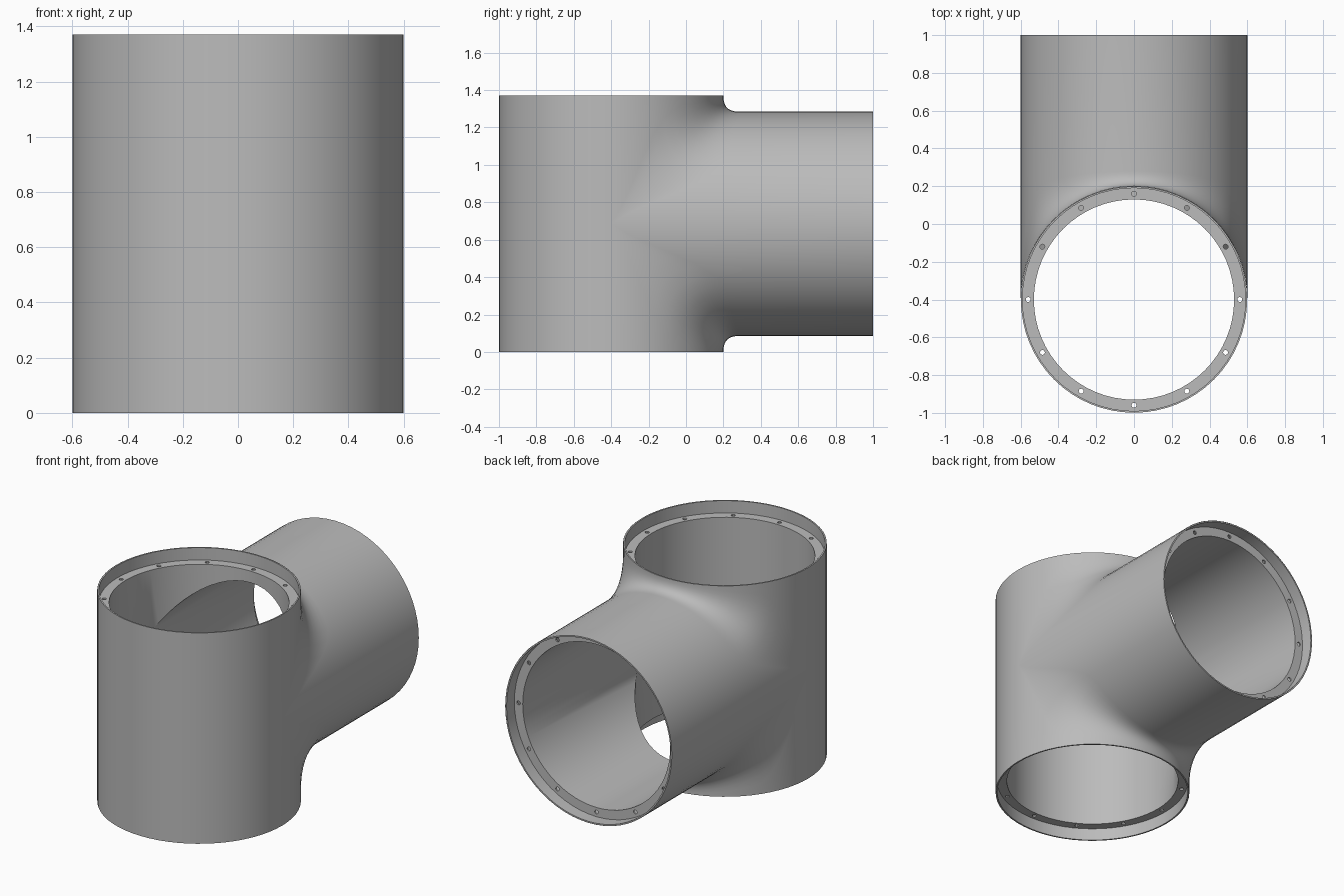
import bpy, bmesh
from math import sin, cos, pi, radians
from mathutils import Matrix, Vector

if "Cube" in bpy.data.objects:
    bpy.data.objects.remove(bpy.data.objects["Cube"], do_unlink=True)

SEG = 64            # sides of every round part
R, BORE = 0.6, 0.53  # outer and inner pipe radius
HEIGHT, MID = 1.37, 0.685
AXIS_Y, END_Y = -0.4, 1.0
RECESS, PLATE = 0.08, 0.01

grey = bpy.data.materials.new("pipe grey")
grey.use_nodes = True
grey.diffuse_color = (0.5, 0.5, 0.5, 1)
grey.node_tree.nodes["Principled BSDF"].inputs["Base Color"].default_value = (0.5, 0.5, 0.5, 1)


def finish(bm, name):
    mesh = bpy.data.meshes.new(name)
    bm.to_mesh(mesh)
    bm.free()
    mesh.materials.append(grey)
    obj = bpy.data.objects.new(name, mesh)
    bpy.context.collection.objects.link(obj)
    return obj


def smooth(obj):
    bpy.ops.object.select_all(action='DESELECT')
    obj.select_set(True)
    bpy.context.view_layer.objects.active = obj
    bpy.ops.object.shade_smooth_by_angle(angle=radians(30))


def skin(bm, rows, closed=False):
    """Join neighbouring rows of points with quads."""
    grid = [[bm.verts.new(p) for p in row] for row in rows]
    pairs = list(zip(grid, grid[1:])) + ([(grid[-1], grid[0])] if closed else [])
    for a, b in pairs:
        for i in range(len(a) - 1):
            bm.faces.new((a[i], b[i], b[i + 1], a[i + 1]))


def blend_reach(s):
    """How far the fillet reaches from the joint, nothing at the sides."""
    t = min(s / 0.6, 1)
    return (0.08 + 0.45 * (1 - s)) * t * t * (3 - 2 * t)


def tee_shell(name, r, inset, filleted):
    """Two equal tubes meeting in a tee, built from slices of constant x."""
    bm = bmesh.new()
    half = MID - inset
    steps = 10
    for side in (1, -1):
        rows = []
        for i in range(SEG // 2 + 1):
            t = 2 * pi * i / SEG
            x, s = r * cos(t), sin(t)
            y, z = AXIS_Y + r * s, r * s
            reach = blend_reach(s) if filleted else 0
            row = [(x, END_Y - inset, MID + side * z)]
            for k in range(steps + 1):
                u = k / steps
                row.append((x, y + reach * (1 - u) ** 2, MID + side * (z + reach * u * u)))
            row.append((x, y, MID + side * half))
            rows.append(row)
        skin(bm, rows)
    # plain front half of the upright tube
    front = []
    for i in range(SEG // 2 + 1):
        t = pi + 2 * pi * i / SEG
        front.append([(r * cos(t), AXIS_Y + r * sin(t), MID + h) for h in (-half, 0, half)])
    skin(bm, front)
    bmesh.ops.remove_doubles(bm, verts=bm.verts, dist=0.0001)
    bmesh.ops.dissolve_degenerate(bm, edges=bm.edges, dist=0.0001)
    bmesh.ops.recalc_face_normals(bm, faces=bm.faces)
    # the front-most face tells whether the normals point the wanted way
    probe = min(bm.faces, key=lambda f: f.calc_center_median().y)
    if (probe.normal.y < 0) != filleted:
        bmesh.ops.reverse_faces(bm, faces=bm.faces)
    obj = finish(bm, name)
    smooth(obj)
    return obj


tee_shell("outer_body", R, 0, True)
tee_shell("inner_bore", BORE, RECESS + PLATE, False)

# Drill for the ring of bolt holes
bm = bmesh.new()
for k in range(12):
    a = 2 * pi * k / 12
    spot = Matrix.Translation((0.56 * cos(a), 0.56 * sin(a), -RECESS))
    bmesh.ops.create_cone(bm, cap_ends=True, segments=12, radius1=0.013,
                          radius2=0.013, depth=0.06, matrix=spot)
drill = finish(bm, "bolt_hole_cutter")
drill.hide_render = True

# Recessed flange with thin lip, rim at local z = 0
bm = bmesh.new()
lip, edge = R - 0.01, R - 0.001
low = -RECESS - PLATE
profile = [(edge, 0), (lip, 0), (lip, -RECESS), (BORE, -RECESS), (BORE, low), (edge, low), (edge, 0)]
skin(bm, [[(r * cos(2 * pi * i / SEG), r * sin(2 * pi * i / SEG), z) for r, z in profile]
          for i in range(SEG)], closed=True)
bmesh.ops.remove_doubles(bm, verts=bm.verts, dist=0.00001)
bmesh.ops.recalc_face_normals(bm, faces=bm.faces)
flange = finish(bm, "top_flange")
cut = flange.modifiers.new("bolt_holes", 'BOOLEAN')
cut.operation = 'DIFFERENCE'
cut.solver = 'EXACT'
cut.object = drill
bpy.context.view_layer.objects.active = flange
bpy.ops.object.modifier_apply(modifier=cut.name)
bpy.data.objects.remove(drill, do_unlink=True)
smooth(flange)

# Same flange on all three openings
flange.location = (0, AXIS_Y, HEIGHT)
for name, place, turn in (("bottom_flange", (0, AXIS_Y, 0), pi),
                          ("branch_flange", (0, END_Y, MID), -pi / 2)):
    copy = flange.copy()
    copy.name = name
    copy.location = place
    copy.rotation_euler = (turn, 0, 0)
    bpy.context.collection.objects.link(copy)
